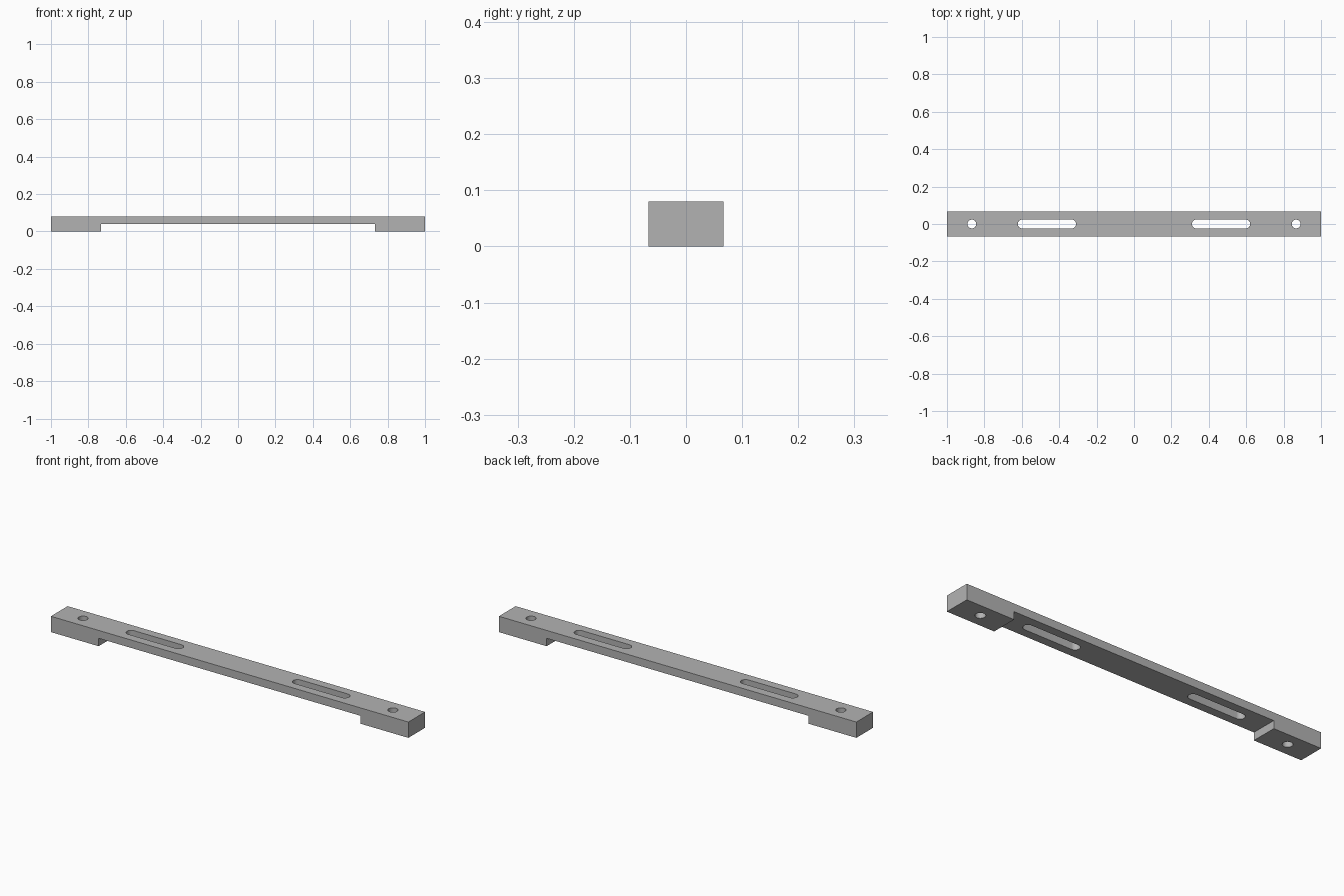
import bpy
import bmesh
from math import cos, sin, pi

if "Cube" in bpy.data.objects:
    bpy.data.objects.remove(bpy.data.objects["Cube"], do_unlink=True)

HALF_WIDTH, HEIGHT, STEP = 0.067, 0.08, 0.04
FOOT_START = 0.733
HOLE_X, RADIUS = 0.867, 0.0235
SLOT_IN, SLOT_OUT = 0.333, 0.598
SEGMENTS = 16

# Grey metal
metal = bpy.data.materials.new("grey metal")
metal.use_nodes = True
grey = (0.45, 0.45, 0.45, 1)
metal.diffuse_color = grey
metal.node_tree.nodes["Principled BSDF"].inputs["Base Color"].default_value = grey


def extrude(name, points, direction):
    """Closed solid from a flat outline swept along a direction."""
    bm = bmesh.new()
    face = bm.faces.new([bm.verts.new(p) for p in points])
    swept = bmesh.ops.extrude_face_region(bm, geom=[face])["geom"]
    verts = [v for v in swept if isinstance(v, bmesh.types.BMVert)]
    bmesh.ops.translate(bm, verts=verts, vec=direction)
    bmesh.ops.recalc_face_normals(bm, faces=bm.faces)
    mesh = bpy.data.meshes.new(name)
    bm.to_mesh(mesh)
    bm.free()
    mesh.materials.append(metal)
    obj = bpy.data.objects.new(name, mesh)
    bpy.context.collection.objects.link(obj)
    return obj


def slot_cutter(name, x_min, x_max):
    """Round-ended cutter; equal ends give a plain round hole."""
    points = []
    for centre, start in ((x_max, -pi / 2), (x_min, pi / 2)):
        last = SEGMENTS + 1 if x_min != x_max else SEGMENTS
        for i in range(last):
            a = start + pi * i / SEGMENTS
            points.append((centre + RADIUS * cos(a), RADIUS * sin(a), -HEIGHT))
    return extrude(name, points, (0, 0, 3 * HEIGHT))


# Bar with a foot at each end, from its side profile
half = [(FOOT_START, STEP), (FOOT_START, 0), (1, 0), (1, HEIGHT)]
profile = half + [(-x, z) for x, z in reversed(half)]
bar = extrude("mounting_bar", [(x, -HALF_WIDTH, z) for x, z in profile],
              (0, 2 * HALF_WIDTH, 0))

# Screw holes and long slots, one of each per side
cutters = []
for side, s in (("left", 1), ("right", -1)):
    ends = sorted((s * SLOT_IN, s * SLOT_OUT))
    cutters.append(slot_cutter(side + "_slot_cutter", *ends))
    cutters.append(slot_cutter(side + "_hole_cutter", s * HOLE_X, s * HOLE_X))

bpy.context.view_layer.objects.active = bar
for cutter in cutters:
    cutter.hide_render = True
    mod = bar.modifiers.new(cutter.name, "BOOLEAN")
    mod.operation = "DIFFERENCE"
    mod.solver = "EXACT"
    mod.object = cutter
    bpy.ops.object.modifier_apply(modifier=mod.name)
    bpy.data.objects.remove(cutter, do_unlink=True)

# Smooth the hole walls, keep the edges sharp
bpy.ops.object.select_all(action="DESELECT")
bar.select_set(True)
bpy.ops.object.shade_smooth_by_angle()
